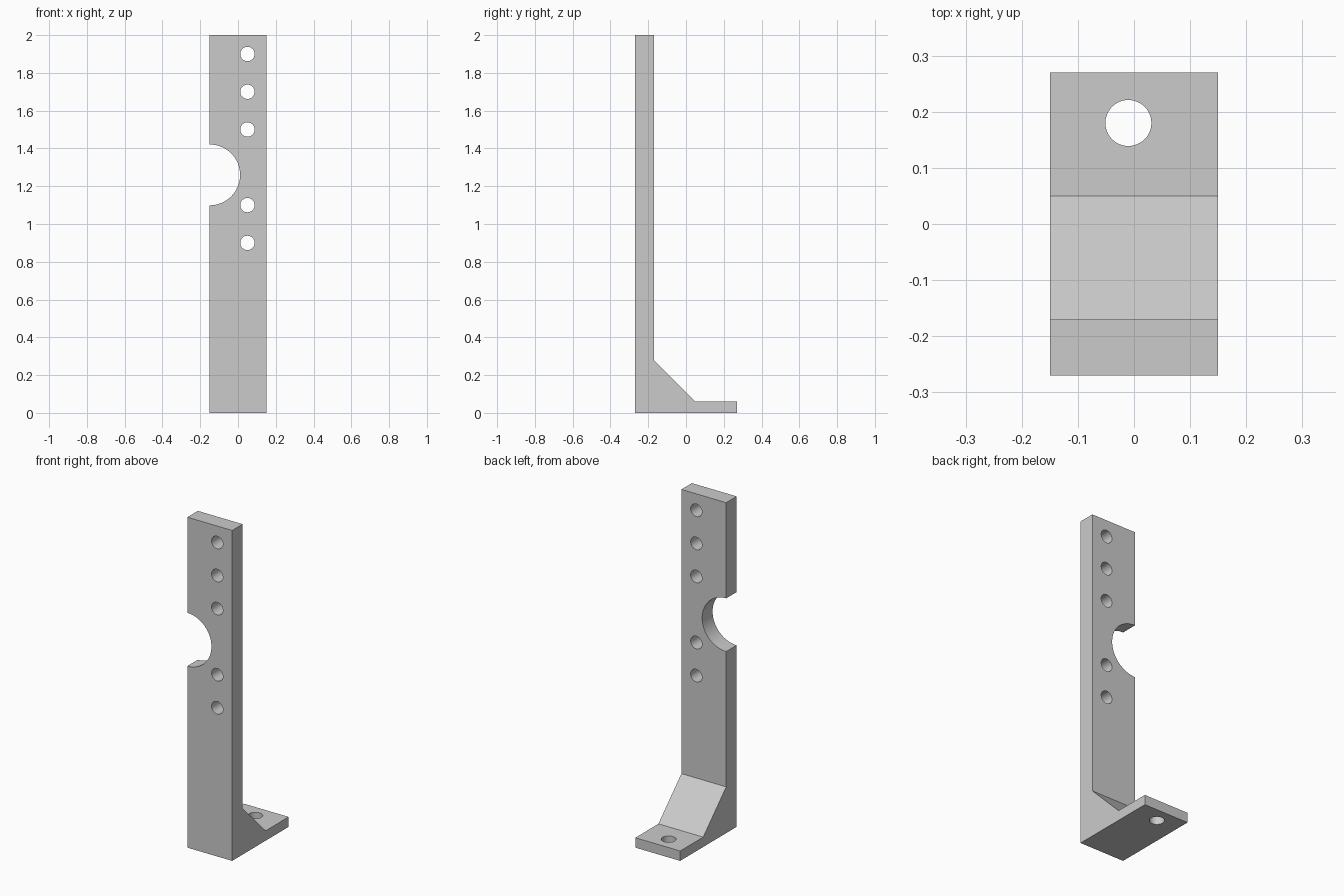
import bpy
import bmesh
from math import pi
from mathutils import Matrix

cube = bpy.data.objects.get("Cube")
if cube:
    bpy.data.objects.remove(cube, do_unlink=True)

# Single plain grey material
grey = bpy.data.materials.new("plain_grey")
grey.use_nodes = True
colour = (0.6, 0.6, 0.6, 1)
grey.diffuse_color = colour
grey.node_tree.nodes["Principled BSDF"].inputs["Base Color"].default_value = colour


def make_object(name, bm):
    bmesh.ops.recalc_face_normals(bm, faces=bm.faces)
    mesh = bpy.data.meshes.new(name)
    bm.to_mesh(mesh)
    bm.free()
    mesh.materials.append(grey)
    obj = bpy.data.objects.new(name, mesh)
    bpy.context.collection.objects.link(obj)
    return obj


# Bracket body: side profile (y, z) extruded across the width
HALF_WIDTH = 0.15
profile = [(-0.27, 0), (0.27, 0), (0.27, 0.06), (0.05, 0.06),
           (-0.17, 0.28), (-0.17, 2), (-0.27, 2)]
bm = bmesh.new()
side = bm.faces.new([bm.verts.new((-HALF_WIDTH, y, z)) for y, z in profile])
swept = bmesh.ops.extrude_face_region(bm, geom=[side])["geom"]
bmesh.ops.translate(bm, vec=(2 * HALF_WIDTH, 0, 0),
                    verts=[v for v in swept if isinstance(v, bmesh.types.BMVert)])
bracket = make_object("bracket", bm)


# Drill cutters: upright row of holes, edge notch and base hole
def drill(bm, centre, radius, along_y=True, sides=48):
    turn = Matrix.Rotation(pi / 2, 4, "X") if along_y else Matrix.Identity(4)
    bmesh.ops.create_cone(bm, cap_ends=True, segments=sides, radius1=radius,
                          radius2=radius, depth=0.2,
                          matrix=Matrix.Translation(centre) @ turn)


bm = bmesh.new()
for z in (0.9, 1.1, 1.5, 1.7, 1.9):
    drill(bm, (0.05, -0.22, z), 0.038)
drill(bm, (-HALF_WIDTH, -0.22, 1.26), 0.161, sides=96)
drill(bm, (-0.01, 0.18, 0.03), 0.041, along_y=False)
cutter = make_object("hole_cutter", bm)
cutter.hide_render = True
cutter.hide_viewport = True

cut = bracket.modifiers.new("holes", "BOOLEAN")
cut.operation = "DIFFERENCE"
cut.solver = "EXACT"
cut.object = cutter

# Apply the cut, then drop the cutter
evaluated = bracket.evaluated_get(bpy.context.evaluated_depsgraph_get())
result = bpy.data.meshes.new_from_object(evaluated)
bracket.modifiers.clear()
bracket.data = result
bpy.data.objects.remove(cutter, do_unlink=True)

# Smooth bores, sharp edges
bpy.ops.object.select_all(action="DESELECT")
bracket.select_set(True)
bpy.context.view_layer.objects.active = bracket
bpy.ops.object.shade_smooth_by_angle(angle=pi / 6)
